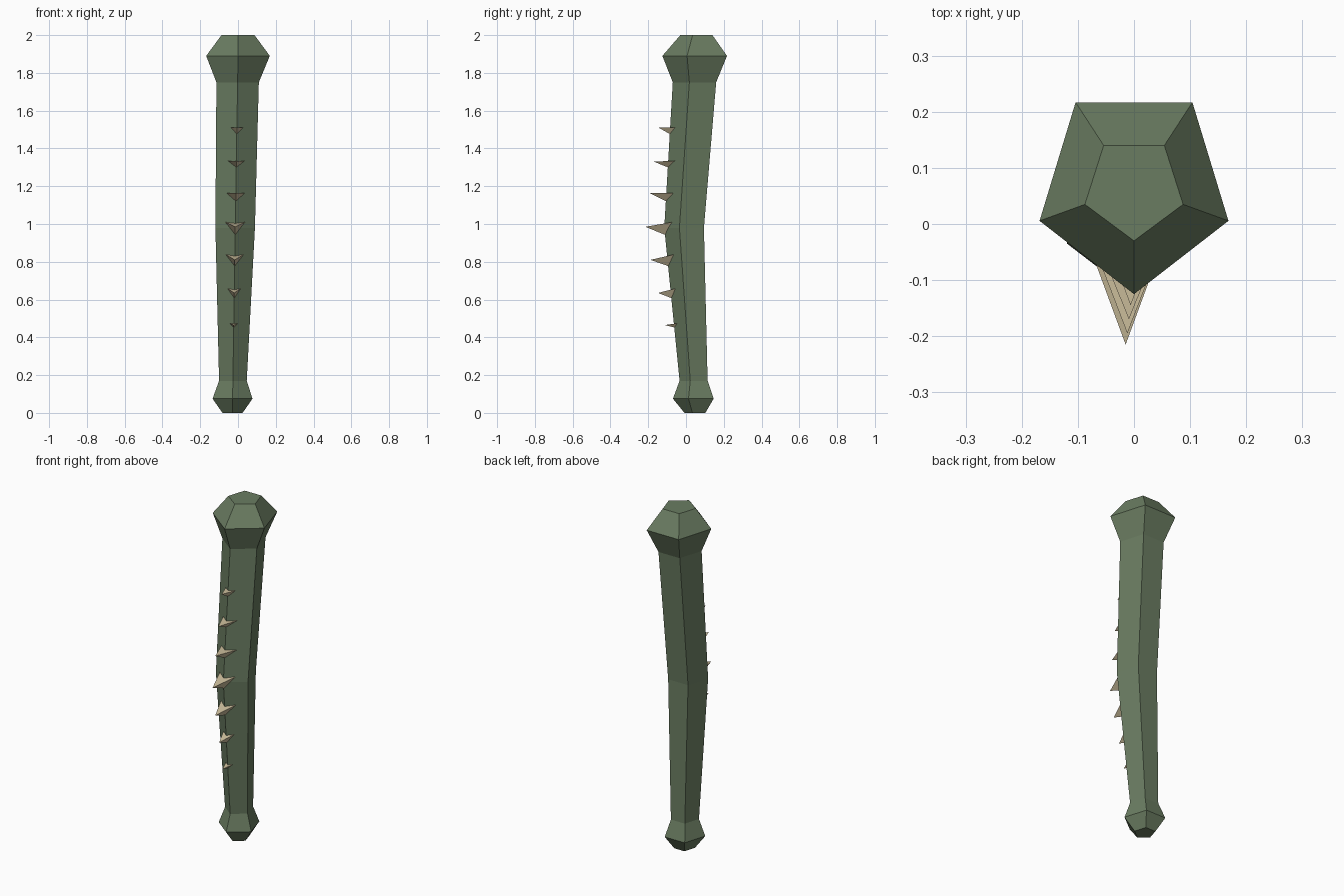
import bpy
import math

cube = bpy.data.objects.get("Cube")
if cube:
    bpy.data.objects.remove(cube, do_unlink=True)


def make_material(name, rgb):
    mat = bpy.data.materials.new(name)
    mat.use_nodes = True
    mat.diffuse_color = (*rgb, 1)
    mat.node_tree.nodes["Principled BSDF"].inputs["Base Color"].default_value = (*rgb, 1)
    return mat


def make_object(name, verts, faces, mat):
    mesh = bpy.data.meshes.new(name)
    mesh.from_pydata(verts, [], faces)
    mesh.materials.append(mat)
    obj = bpy.data.objects.new(name, mesh)
    bpy.context.collection.objects.link(obj)
    return obj


green = make_material("mossy green", (0.144, 0.202, 0.12))
tan = make_material("pale thorn", (0.60, 0.51, 0.33))

# Club body: five-sided rings, each (z, centre x, centre y, x radius, y radius)
rings = [
    (0.0, -0.029, 0.053, 0.056, 0.061),
    (0.075, -0.029, 0.05, 0.111, 0.119),
    (0.17, -0.027, 0.048, 0.077, 0.082),
    (0.98, -0.015, 0.001, 0.11, 0.116),
    (1.75, -0.002, 0.057, 0.118, 0.127),
    (1.89, 0.0, 0.064, 0.177, 0.189),
    (2.0, 0.0, 0.064, 0.092, 0.094),
]
SIDES = 5
verts = []
for z, cx, cy, rx, ry in rings:
    for i in range(SIDES):
        a = math.tau * i / SIDES
        verts.append((cx + rx * math.sin(a), cy - ry * math.cos(a), z))
faces = [tuple(reversed(range(SIDES)))]
for r in range(len(rings) - 1):
    for i in range(SIDES):
        j = (i + 1) % SIDES
        faces.append((r * SIDES + i, r * SIDES + j,
                      (r + 1) * SIDES + j, (r + 1) * SIDES + i))
faces.append(tuple(range(len(verts) - SIDES, len(verts))))
make_object("club_body", verts, faces, green)


# Front ridge position at a given height
def ridge(z):
    for low, high in zip(rings, rings[1:]):
        if low[0] <= z <= high[0]:
            t = (z - low[0]) / (high[0] - low[0])
            x, y, ry = (low[k] + t * (high[k] - low[k]) for k in (1, 2, 4))
            return x, y - ry


# Thorns: (tip z, tip y, base top z, base bottom z, half width)
thorns = [
    (0.465, -0.113, 0.475, 0.45, 0.024),
    (0.635, -0.148, 0.66, 0.605, 0.037),
    (0.81, -0.188, 0.84, 0.775, 0.05),
    (0.985, -0.215, 1.01, 0.94, 0.052),
    (1.165, -0.195, 1.165, 1.115, 0.05),
    (1.33, -0.17, 1.335, 1.295, 0.045),
    (1.51, -0.145, 1.51, 1.47, 0.033),
]
for n, (tip_z, tip_y, top, bottom, w) in enumerate(thorns, 1):
    x, y = ridge(tip_z)
    back = y + 0.73 * w + 0.003
    points = [(x, tip_y, tip_z), (x - w, back, top),
              (x + w, back, top), (x, y + 0.01, bottom)]
    make_object(f"thorn_{n}", points,
                [(0, 2, 1), (0, 1, 3), (0, 3, 2), (1, 2, 3)], tan)
